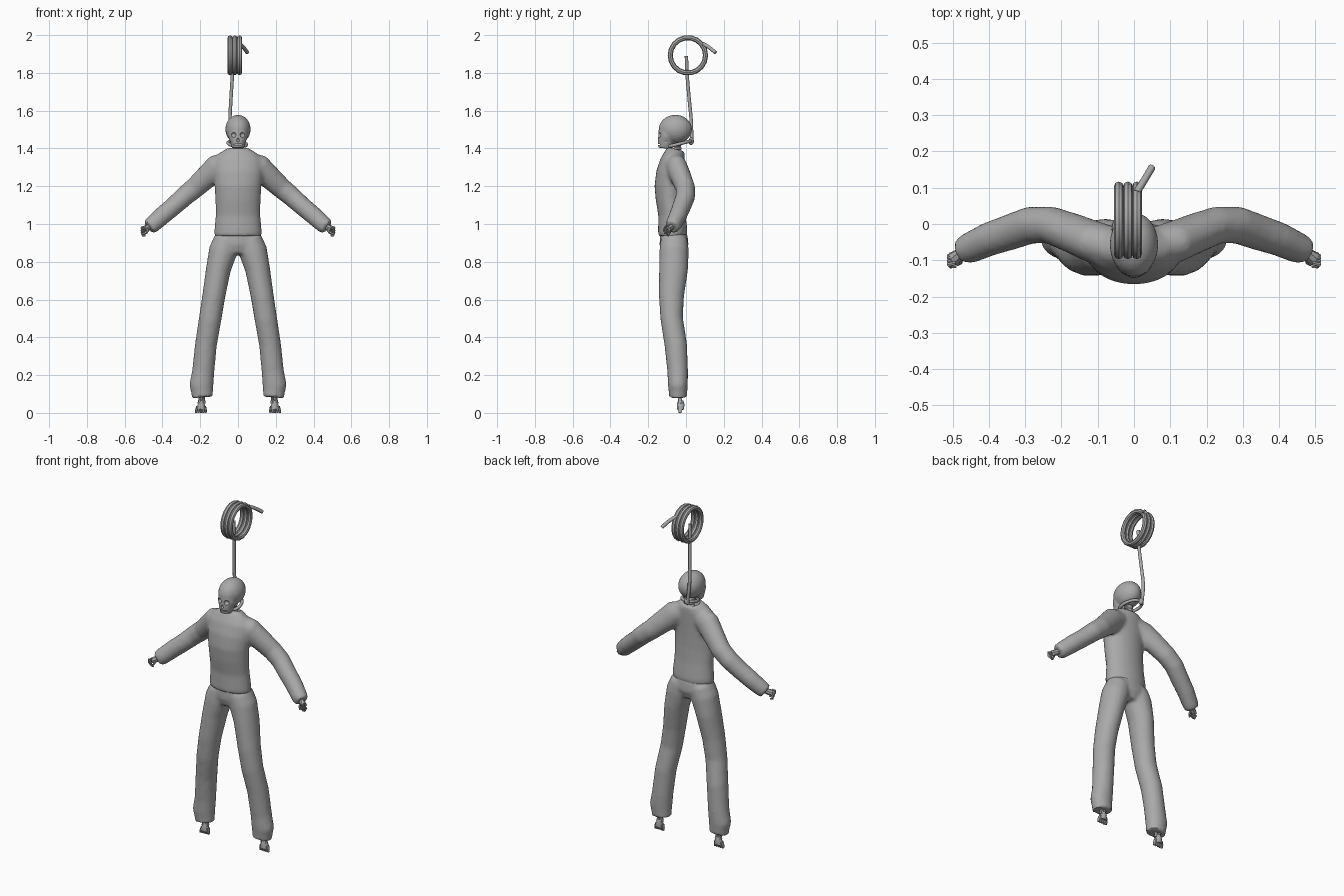
import bpy, bmesh, math
from mathutils import Vector, Matrix

if "Cube" in bpy.data.objects:
    bpy.data.objects.remove(bpy.data.objects["Cube"])

grey = bpy.data.materials.new("plain grey")
grey.diffuse_color = (0.4, 0.4, 0.4, 1)
grey.use_nodes = True
grey.node_tree.nodes["Principled BSDF"].inputs["Base Color"].default_value = grey.diffuse_color


def loft(bm, pts, sides=14):
    """Closed tube through (x, y, z, half width, half depth) rings."""
    centres = [Vector(p[:3]) for p in pts]
    rings = []
    for i, p in enumerate(pts):
        t = (centres[min(i + 1, len(pts) - 1)] - centres[max(i - 1, 0)]).normalized()
        ref = Vector((0, 1, 0)) if abs(t.y) < 0.9 else Vector((0, 0, 1))
        v = (ref - t * ref.dot(t)).normalized()
        u = v.cross(t)
        ring = []
        for k in range(sides):
            a = 2 * math.pi * k / sides
            ring.append(bm.verts.new(centres[i] + u * p[3] * math.cos(a) + v * p[4] * math.sin(a)))
        rings.append(ring)
    faces = [bm.faces.new(rings[0]), bm.faces.new(rings[-1][::-1])]
    for r, s in zip(rings, rings[1:]):
        for k in range(sides):
            n = (k + 1) % sides
            faces.append(bm.faces.new((r[k], s[k], s[n], r[n])))
    bmesh.ops.recalc_face_normals(bm, faces=faces)


def ball(bm, c, r, seg=16):
    m = Matrix.Translation(c) @ Matrix.Diagonal((*r, 1))
    bmesh.ops.create_uvsphere(bm, u_segments=seg, v_segments=seg // 2 + 2, radius=1, matrix=m)


def activate(ob):
    bpy.ops.object.select_all(action='DESELECT')
    ob.select_set(True)
    bpy.context.view_layer.objects.active = ob


def finish(name, bm, voxel=0, smooth=4, cutter=None):
    """Make the object, optionally fuse its volumes, cut it and shade it."""
    me = bpy.data.meshes.new(name)
    bm.to_mesh(me)
    bm.free()
    ob = bpy.data.objects.new(name, me)
    bpy.context.collection.objects.link(ob)
    me.materials.append(grey)
    activate(ob)
    if voxel:
        m = ob.modifiers.new("fuse", 'REMESH')
        m.mode, m.voxel_size = 'VOXEL', voxel
        bpy.ops.object.modifier_apply(modifier="fuse")
        m = ob.modifiers.new("soften", 'SMOOTH')
        m.factor, m.iterations = 0.5, smooth
        bpy.ops.object.modifier_apply(modifier="soften")
    if cutter:
        cm = bpy.data.meshes.new("cutter")
        cutter.to_mesh(cm)
        cutter.free()
        co = bpy.data.objects.new("cutter", cm)
        bpy.context.collection.objects.link(co)
        co.hide_render = True
        m = ob.modifiers.new("cut", 'BOOLEAN')
        m.operation, m.object = 'DIFFERENCE', co
        bpy.ops.object.modifier_apply(modifier="cut")
        bpy.data.objects.remove(co)
    activate(ob)
    bpy.ops.object.shade_smooth_by_angle(angle=math.radians(40))
    return ob


def rope(name, pts, r):
    cu = bpy.data.curves.new(name, 'CURVE')
    cu.dimensions = '3D'
    cu.bevel_depth, cu.bevel_resolution, cu.use_fill_caps = r, 2, True
    cu.resolution_u = 4
    sp = cu.splines.new('BEZIER')
    sp.bezier_points.add(len(pts) - 1)
    for b, p in zip(sp.bezier_points, pts):
        b.co = p
        b.handle_left_type = b.handle_right_type = 'AUTO'
    cu.materials.append(grey)
    ob = bpy.data.objects.new(name, cu)
    bpy.context.collection.objects.link(ob)
    activate(ob)
    bpy.ops.object.convert(target='MESH')
    bpy.ops.object.shade_smooth_by_angle(angle=math.radians(50))


# shirt: body and both sleeves fused, with a neck opening
bm = bmesh.new()
loft(bm, [(0, -.070, .935, .124, .076), (0, -.070, .96, .126, .078), (0, -.075, 1.05, .118, .072),
          (0, -.084, 1.13, .120, .076), (0, -.088, 1.20, .124, .079), (0, -.083, 1.27, .132, .075),
          (0, -.072, 1.33, .132, .066), (0, -.060, 1.37, .105, .055), (0, -.053, 1.397, .062, .046)], 24)
for s in (-1, 1):
    loft(bm, [(s * .05, -.062, 1.325, .06, .052), (s * .11, -.050, 1.300, .070, .058),
              (s * .17, -.025, 1.245, .062, .055), (s * .23, -.003, 1.190, .056, .052),
              (s * .285, -.003, 1.145, .053, .052), (s * .34, -.022, 1.095, .050, .050),
              (s * .40, -.042, 1.045, .049, .047), (s * .45, -.065, 1.000, .046, .043),
              (s * .472, -.074, .982, .042, .038)])
cut = bmesh.new()
loft(cut, [(0, -.055, 1.362, .040, .030), (0, -.055, 1.42, .054, .040)], 20)
finish("shirt", bm, 0.01, 4, cut)

# trousers: hips and both legs fused
bm = bmesh.new()
loft(bm, [(0, -.065, .84, .095, .060), (0, -.063, .89, .128, .077), (0, -.065, .93, .121, .074),
          (0, -.068, .97, .110, .066)], 24)
for s in (-1, 1):
    loft(bm, [(s * .060, -.063, .92, .066, .072), (s * .078, -.063, .86, .076, .078),
              (s * .104, -.066, .76, .066, .077), (s * .128, -.077, .62, .061, .067),
              (s * .147, -.076, .50, .060, .060), (s * .170, -.054, .36, .058, .060),
              (s * .184, -.044, .22, .059, .055), (s * .194, -.043, .145, .064, .053),
              (s * .190, -.042, .11, .058, .049), (s * .188, -.042, .082, .056, .049)], 18)
finish("trousers", bm, 0.01, 4)

# skull: cranium and face fused, with sockets, nose and mouth cut in
bm = bmesh.new()
ball(bm, (0, -.056, 1.502), (.067, .088, .076), 24)
loft(bm, [(0, -.098, 1.51, .050, .046), (0, -.100, 1.465, .053, .047),
          (0, -.106, 1.435, .042, .044), (0, -.110, 1.40, .031, .038)], 16)
cut = bmesh.new()
for s in (-1, 1):
    ball(cut, (s * .025, -.150, 1.472), (.016, .022, .015))
    ball(cut, (s * .052, -.110, 1.432), (.014, .022, .012))
ball(cut, (0, -.152, 1.444), (.008, .014, .011))
bmesh.ops.create_cube(cut, size=1, matrix=Matrix.Translation((0, -.150, 1.422)) @ Matrix.Diagonal((.05, .03, .005, 1)))
finish("skull", bm, 0.006, 3, cut)

# neck bones
bm = bmesh.new()
for i in range(5):
    z = 1.35 + i * .02
    loft(bm, [(0, -.045, z, .017, .017), (0, -.045, z + .006, .024, .022),
              (0, -.045, z + .014, .024, .022), (0, -.045, z + .020, .017, .017)], 10)
finish("neck_bones", bm)

for s, side in ((-1, "left"), (1, "right")):
    # curled bony hand
    bm = bmesh.new()
    loft(bm, [(s * .455, -.065, .998, .013, .013), (s * .480, -.083, .980, .017, .016),
              (s * .500, -.097, .972, .016, .020)], 8)
    for k in range(4):
        f = k - 1.5
        y, z = -.096 - f * .008, .972 + f * .009
        loft(bm, [(s * .492, y, z, .007, .006), (s * .511, y - .004, z - .004, .006, .006),
                  (s * .505, y - .010, z - .020, .005, .005), (s * .490, y - .009, z - .022, .004, .004)], 6)
    loft(bm, [(s * .478, -.088, .980, .007, .007), (s * .478, -.106, .962, .006, .006),
              (s * .486, -.112, .948, .004, .004)], 6)
    finish(side + "_hand", bm)

    # shin bones and dangling foot with toes
    bm = bmesh.new()
    for d in (-1, 1):
        loft(bm, [(s * .191 + d * .012, -.034, .13, .007, .008), (s * .192 + d * .009, -.032, .075, .008, .009),
                  (s * .193 + d * .010, -.030, .050, .012, .014)], 8)
    loft(bm, [(s * .193, -.028, .065, .012, .014), (s * .194, -.028, .045, .018, .022),
              (s * .196, -.030, .018, .027, .018)], 10)
    for k in range(5):
        f = (k - 2) * .012
        loft(bm, [(s * .195 + f * .8, -.030, .035, .007, .013), (s * .196 + f, -.031, .015, .007, .012),
                  (s * .197 + f * 1.1, -.032, 0, .005, .008)], 6)
    finish(side + "_foot", bm)

# rope coil: three rings side by side
bm = bmesh.new()
for x in (-.042, -.017, .008):
    n, start = 18, []
    for i in range(n):
        a = 2 * math.pi * i / n
        out = Vector((0, math.cos(a), math.sin(a)))
        c = Vector((x, .01, 1.893)) + out * .0935
        start.append([bm.verts.new(c + out * .0135 * math.cos(b) + Vector((.0135 * math.sin(b), 0, 0)))
                      for b in (2 * math.pi * j / 8 for j in range(8))])
    for i in range(n):
        r, q = start[i], start[(i + 1) % n]
        for j in range(8):
            bm.faces.new((r[j], q[j], q[(j + 1) % 8], r[(j + 1) % 8]))
bmesh.ops.recalc_face_normals(bm, faces=bm.faces)
finish("rope_coil", bm)

# loose rope end, hanging rope, loop and knot
rope("rope_tail", [(.008, .088, 1.955), (.025, .115, 1.94), (.050, .157, 1.907)], .010)
rope("hanging_rope", [(-.028, .002, 1.89), (-.030, .006, 1.79), (-.038, .018, 1.65),
                      (-.042, .028, 1.54), (-.030, .030, 1.43)], .0095)
loop = []
for i in range(13):
    a = 2 * math.pi * i / 12
    y = -.032 + .057 * math.cos(a)
    loop.append((-.004 + .046 * math.sin(a) - .015 * math.cos(a), y, 1.425 + .25 * (y + .032)))
rope("rope_loop", loop, .009)
bm = bmesh.new()
ball(bm, (-.026, .027, 1.438), (.016, .015, .020), 10)
finish("rope_knot", bm)
